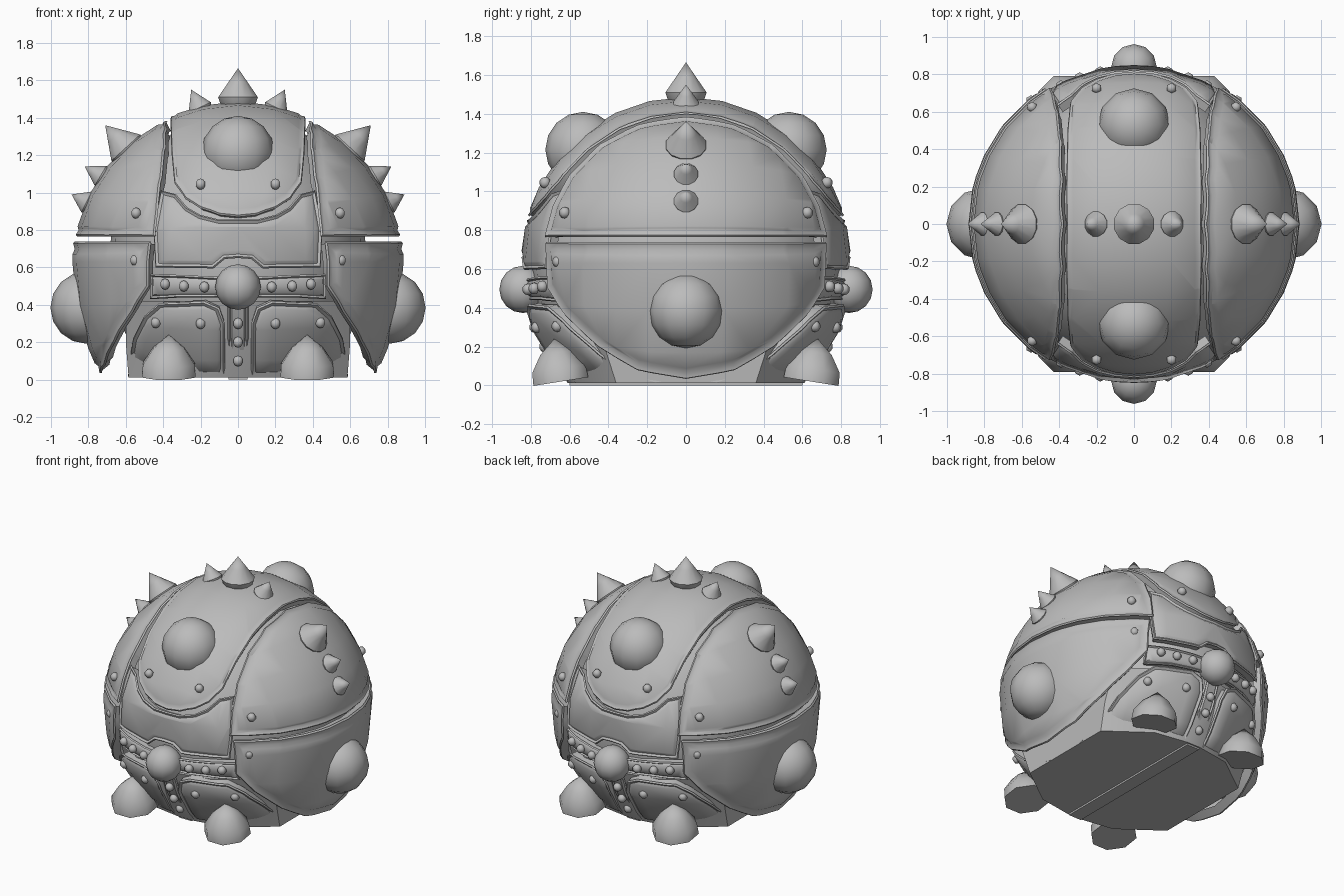
import bpy, bmesh, math
from mathutils import Vector

if "Cube" in bpy.data.objects:
    bpy.data.objects.remove(bpy.data.objects["Cube"])

CZ = 0.63  # height of the ball's centre
grey = bpy.data.materials.new("armour_grey")
grey.diffuse_color = (0.5, 0.5, 0.5, 1)
grey.use_nodes = True
grey.node_tree.nodes["Principled BSDF"].inputs["Base Color"].default_value = grey.diffuse_color


def finish(bm, name, angle=35):
    bmesh.ops.recalc_face_normals(bm, faces=bm.faces[:])
    me = bpy.data.meshes.new(name)
    bm.to_mesh(me)
    bm.free()
    me.materials.append(grey)
    ob = bpy.data.objects.new(name, me)
    bpy.context.collection.objects.link(ob)
    bpy.ops.object.select_all(action='DESELECT')
    ob.select_set(True)
    bpy.context.view_layer.objects.active = ob
    bpy.ops.object.shade_smooth_by_angle(angle=math.radians(angle))
    return ob


def on_shell(a, b, r, axis):
    """Unit direction of an outline point given as (x, z) for the front or (y, z) for the side."""
    h = (b - CZ) / r[2]
    if axis == 'front':
        s = a / r[0]
        return Vector((s, -math.sqrt(max(0, 1 - s * s - h * h)), h))
    s = a / r[1]
    return Vector((math.sqrt(max(0, 1 - s * s - h * h)), s, h))


def panel(name, dirs, axis, r, sx=1, sy=1, rim=0.03, lift=0.012, slope=0.025, depth=0.06, step=0.22):
    """Curved armour plate: outline flattened around an axis, rimmed, gridded, wrapped on the shell."""
    n = Vector(axis)
    u = Vector((0, 1, 0)) if abs(n.x) > 0.5 else Vector((1, 0, 0))
    v = n.cross(u)
    bm = bmesh.new()
    pts = []
    for d in dirs:
        d = d.normalized()
        t = math.acos(max(-1, min(1, d.dot(n))))
        k = t / max(math.sin(t), 1e-6)
        pts.append(bm.verts.new((d.dot(u) * k, d.dot(v) * k, 0)))
    face = bm.faces.new(pts)
    face.normal_update()
    if face.normal.z < 0:
        face.normal_flip()
    outer = set(bm.verts)
    edges = bm.edges[:]
    # rim steps: rounded edge, flat rim, gentle slope to the field
    for width, level in ((0.01, lift), (rim, lift), (slope, 0.0)):
        old = set(bm.verts)
        bmesh.ops.inset_region(bm, faces=[face], thickness=width, use_even_offset=True, use_boundary=True)
        for w in set(bm.verts) - old:
            w.co.z = level
    for w in outer:
        w.co.z = lift - 0.01
    # skirt turned in towards the core
    ext = bmesh.ops.extrude_edge_only(bm, edges=edges)
    for w in ext['geom']:
        if isinstance(w, bmesh.types.BMVert):
            w.co.z = -depth
    for i in range(-8, 9):
        for no in ((1, 0, 0), (0, 1, 0)):
            bmesh.ops.bisect_plane(bm, geom=bm.verts[:] + bm.edges[:] + bm.faces[:], dist=1e-5,
                                   plane_co=Vector(no) * (i * step), plane_no=no)
    for w in bm.verts:
        t = math.hypot(w.co.x, w.co.y)
        k = math.sin(t) / t if t > 1e-6 else 1
        d = (u * w.co.x + v * w.co.y) * k + n * math.cos(t)
        s = 1 + w.co.z
        w.co = (d.x * r[0] * s * sx, d.y * r[1] * s * sy, max(0.015, CZ + d.z * r[2] * s))
    return finish(bm, name, 50)


def mirror(points):
    return points + [(-a, b) for a, b in reversed(points) if abs(a) > 1e-6]


def ball(name, pos, rad, seg=12, rings=8):
    bm = bmesh.new()
    bmesh.ops.create_uvsphere(bm, u_segments=seg, v_segments=rings, radius=rad)
    bmesh.ops.translate(bm, verts=bm.verts[:], vec=pos)
    return finish(bm, name, 61)


def rivet(pos):
    ball("rivet", pos, 0.03, 6, 5)


def loft(bm, rows):
    for a, b in zip(rows, rows[1:]):
        for i in range(len(a)):
            j = (i + 1) % len(a)
            bm.faces.new((a[i], a[j], b[j], b[i]))
    bm.faces.new(rows[0])


def lathe(name, pos, tip, profile, sides):
    """Turned part, profile as (radius, height share), pointing from pos to tip."""
    axis = Vector(tip) - Vector(pos)
    q = axis.to_track_quat('Z', 'Y')
    bm = bmesh.new()
    rows = []
    for rad, h in profile:
        rows.append([bm.verts.new(Vector(pos) + q @ Vector((
            rad * math.cos(math.tau * (i + .5) / sides), rad * math.sin(math.tau * (i + .5) / sides), h * axis.length)))
            for i in range(sides)])
    loft(bm, rows)
    bmesh.ops.remove_doubles(bm, verts=bm.verts[:], dist=1e-4)
    return finish(bm, name, 46)


def spike(pos, tip, rad):
    lathe("spike", pos, tip, [(rad * .6, -.5), (rad * .9, -.2), (rad, 0), (rad * .5, .5), (0, 1)], 12)


# inner ball
bm = bmesh.new()
bmesh.ops.create_uvsphere(bm, u_segments=24, v_segments=16, radius=1)
for w in bm.verts:
    w.co = (w.co.x * 0.69, w.co.y * 0.80, max(0.02, CZ + w.co.z * 0.80))
finish(bm, "core")

# flat-bottomed base with chamfered corners, flaring up into the shells
bm = bmesh.new()
rows = []
for z, wide, mid_y, corner_y, front_y in ((0.012, 0.585, 0.36, 0.57, 0.61), (0.2, 0.60, 0.42, 0.64, 0.71),
                                          (0.42, 0.60, 0.51, 0.73, 0.79)):
    quarter = [(wide, mid_y), (0.3, corner_y), (0.05, front_y)]
    loop = mirror(quarter)
    loop += [(x, -y) for x, y in reversed(loop)]
    rows.append([bm.verts.new((x, y, z)) for x, y in loop])
loft(bm, rows)
bm.faces.new(rows[-1])
finish(bm, "base")
bm = bmesh.new()
bmesh.ops.create_cube(bm, size=1)
for w in bm.verts:
    w.co = (w.co.x * 0.10, w.co.y * 1.2, 0.01 + w.co.z * 0.02)
finish(bm, "base_strip")

# crown band running front to back
R = (0.85, 0.845, 0.85)
half = [(0.0, 0.87), (0.1, 0.88), (0.2, 0.915), (0.28, 0.965), (0.34, 1.05), (0.355, 1.2), (0.36, 1.32)]
front = [on_shell(x, z, R, 'front') for x, z in half]
right = front + [Vector((0.36 / 0.85, 0, math.sqrt(1 - (0.36 / 0.85) ** 2)))]
right += [Vector((d.x, -d.y, d.z)) for d in reversed(front)]
band = right + [Vector((-d.x, d.y, d.z)) for d in reversed(right[1:-1])]
panel("crown_band", band, (0, 0, 1), R, rim=0.015, lift=0.008)

# side shells, upper and lower
RU = (0.87, 0.855, 0.83)
edge = [(0.44, 0.765), (0.425, 0.92), (0.405, 1.08), (0.385, 1.24), (0.378, 1.34)]
up = [on_shell(x, z, RU, 'front') for x, z in edge]
top = Vector((0.375 / RU[0], 0, math.sqrt(1 - (0.375 / RU[0]) ** 2)))
upper = up + [top] + [Vector((d.x, -d.y, d.z)) for d in reversed(up)]
upper += [on_shell(y, 0.765, RU, 'side') for y in (0.5, 0.25, 0, -0.25, -0.5)]
RL = (0.875, 0.855, 1.07)
low = mirror([(0, 0.035), (0.25, 0.08), (0.45, 0.2), (0.62, 0.36), (0.71, 0.5), (0.72, 0.738), (0.5, 0.738),
              (0.25, 0.738)])
lower = [on_shell(y, z, RL, 'side') for y, z in low]
for s in (-1, 1):
    panel("upper_side_shell", upper, (1, 0, 0), RU, sx=s)
    panel("lower_side_shell", lower, (1, 0, 0), RL, sx=s)
    ball("side_dome", (s * 0.81, 0, 0.385), 0.193)
    for y in (-1, 1):
        rivet((s * 0.545, y * 0.625, 0.89))
        rivet((s * 0.55, y * 0.66, 0.638))

# plates, belt and feet on the front and back
RM, RB, RF = (0.84, 0.84, 0.84), (0.825, 0.825, 0.83), (0.855, 0.855, 0.855)
mid = mirror([(0, 0.65), (0.07, 0.645), (0.13, 0.595), (0.44, 0.6), (0.45, 0.8), (0.41, 1.01),
              (0.33, 0.99), (0.27, 0.92), (0.2, 0.88), (0.1, 0.855)])
belt = mirror([(0.1, 0.44), (0.3, 0.44), (0.47, 0.43), (0.47, 0.565), (0.3, 0.56), (0.1, 0.55)])
foot = [(0.07, 0.02), (0.07, 0.3), (0.1, 0.385), (0.18, 0.42), (0.42, 0.41), (0.5, 0.34),
        (0.56, 0.22), (0.575, 0.1), (0.585, 0.02), (0.5, 0.02), (0.35, 0.02), (0.2, 0.02)]
strip = mirror([(0.055, 0.01), (0.055, 0.22), (0.055, 0.45)])
for s in (-1, 1):
    for name, pts, r, rim, slope in (("middle_plate", mid, RM, 0.015, 0.025), ("belt", belt, RB, 0.01, 0.012),
                                     ("centre_strip", strip, RB, 0.01, 0.01)):
        panel(name, [on_shell(a, b, r, 'front') for a, b in pts], (0, -1, 0), r, sy=s, rim=rim, slope=slope)
    ball("belt_boss", (0, s * 0.84, 0.495), 0.122)
    ball("crown_dome", (0, s * 0.53, 1.215), 0.195)
    for z in (0.1, 0.2, 0.3):
        rivet((0, s * (0.845 * math.sqrt(1 - ((z - CZ) / 0.845) ** 2)), z))
    for m in (-1, 1):
        panel("foot_plate", [on_shell(a, b, RF, 'front') for a, b in foot], (0, -1, 0), RF, sx=m, sy=s,
              rim=0.02, slope=0.02)
        lathe("claw", (m * 0.37, s * 0.645, 0.02), (m * 0.37, s * 0.68, 0.24),
              [(0.155, 0), (0.15, 0.3), (0.09, 0.68), (0, 1)], 8)
        for x, z in ((0.18, 0.495), (0.29, 0.5), (0.39, 0.51), (0.2, 0.3), (0.44, 0.305), (0.2, 1.045)):
            rad = 0.845 if 0.4 < z < 0.6 else 0.86
            rivet((m * x, s * math.sqrt(rad ** 2 - x * x - (z - CZ) ** 2), z))

# spikes along the ridge
spike((0, 0, 1.51), (0, 0, 1.665), 0.11)
for s in (-1, 1):
    spike((s * 0.205, 0, 1.455), (s * 0.25, 0, 1.55), 0.068)
    spike((s * 0.60, 0, 1.24), (s * 0.71, 0, 1.36), 0.108)
    spike((s * 0.735, 0, 1.09), (s * 0.82, 0, 1.14), 0.064)
    spike((s * 0.81, 0, 0.95), (s * 0.89, 0, 0.99), 0.064)
